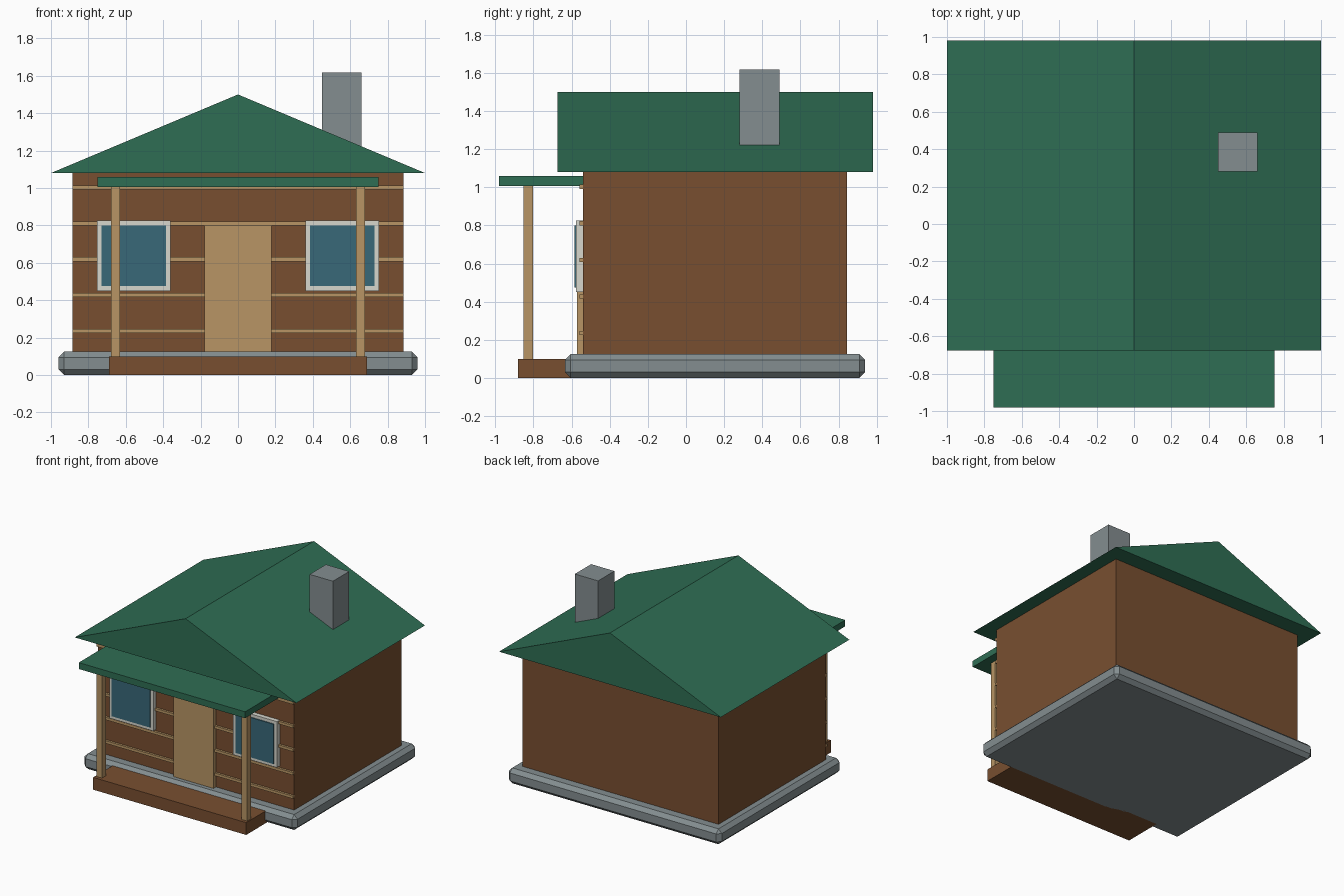
import bpy, bmesh

if "Cube" in bpy.data.objects:
    bpy.data.objects.remove(bpy.data.objects["Cube"])


def material(name, rgb):
    m = bpy.data.materials.new(name)
    m.diffuse_color = (*rgb, 1)
    m.use_nodes = True
    m.node_tree.nodes["Principled BSDF"].inputs["Base Color"].default_value = m.diffuse_color
    return m


GREEN = material("roof_green", (0.028, 0.155, 0.088))
BROWN = material("wall_brown", (0.19, 0.078, 0.03))
TAN = material("timber_tan", (0.48, 0.30, 0.13))
WHITE = material("frame_white", (0.68, 0.68, 0.61))
GLASS = material("window_blue", (0.04, 0.14, 0.19))
STONE = material("stone_grey", (0.23, 0.27, 0.28))


def finish(name, bm, mat):
    me = bpy.data.meshes.new(name)
    bmesh.ops.recalc_face_normals(bm, faces=bm.faces)
    bm.to_mesh(me)
    bm.free()
    me.materials.append(mat)
    ob = bpy.data.objects.new(name, me)
    bpy.context.collection.objects.link(ob)
    return ob


def box(name, xs, ys, zs, mat, bevel=0):
    """Box from its (min, max) range on each axis."""
    bm = bmesh.new()
    bmesh.ops.create_cube(bm, size=1)
    for v in bm.verts:
        v.co = [r[0] if c < 0 else r[1] for c, r in zip(v.co, (xs, ys, zs))]
    if bevel:
        bmesh.ops.bevel(bm, geom=bm.edges[:], offset=bevel, segments=1,
                        affect='EDGES')
    return finish(name, bm, mat)


# Stone base and log walls
box("foundation", (-0.96, 0.96), (-0.635, 0.94), (0, 0.125), STONE, 0.03)
box("walls", (-0.885, 0.885), (-0.54, 0.845), (0.1, 1.08), BROWN)

# Chinking strips across the front wall
for i in range(5):
    z = 0.235 + 0.192 * i
    box(f"wall_strip_{i + 1}", (-0.885, 0.885), (-0.558, -0.53),
        (z - 0.011, z + 0.011), TAN)

# Gable roof: triangle profile extruded front to back
bm = bmesh.new()
tri = bm.faces.new([bm.verts.new((x, -0.675, z))
                    for x, z in ((-1, 1.08), (1, 1.08), (0, 1.5))])
ext = bmesh.ops.extrude_face_region(bm, geom=[tri])["geom"]
bmesh.ops.translate(bm, vec=(0, 1.655, 0),
                    verts=[g for g in ext if isinstance(g, bmesh.types.BMVert)])
bm.normal_update()
if len(bm.faces) == 4:
    bmesh.ops.holes_fill(bm, edges=bm.edges[:])
finish("roof", bm, GREEN)

# Chimney
box("chimney", (0.45, 0.66), (0.28, 0.49), (1.1, 1.617), STONE)

# Door
box("door", (-0.18, 0.18), (-0.572, -0.53), (0.12, 0.80), TAN)

# Porch
box("porch_deck", (-0.69, 0.69), (-0.88, -0.56), (0, 0.1), BROWN)
box("porch_roof", (-0.75, 0.75), (-0.98, -0.53), (1.006, 1.058), GREEN)

# Porch posts and windows, one per side
for side, s in (("left", -1), ("right", 1)):
    def span(a, b):
        return tuple(sorted((s * a, s * b)))
    box(f"porch_post_{side}", span(0.63, 0.68), (-0.853, -0.803),
        (0.1, 1.01), TAN)
    box(f"window_frame_{side}", span(0.36, 0.755), (-0.577, -0.53),
        (0.45, 0.825), WHITE)
    box(f"window_pane_{side}", span(0.385, 0.73), (-0.585, -0.56),
        (0.475, 0.80), GLASS)
